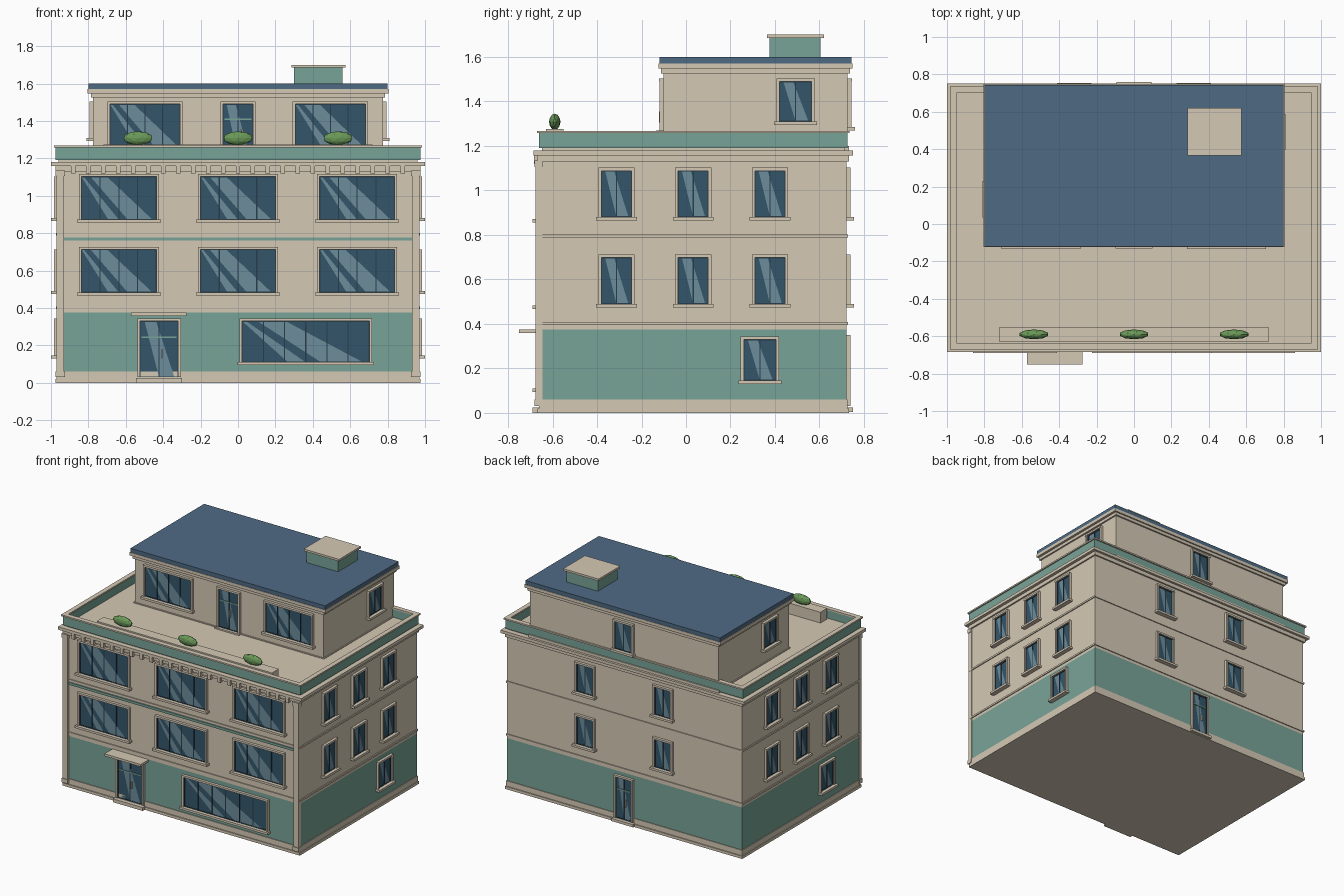
import bpy, bmesh, math
from mathutils import Matrix, Vector

if "Cube" in bpy.data.objects:
    bpy.data.objects.remove(bpy.data.objects["Cube"])

def mat(name, hexcol):
    rgb = [int(hexcol[i:i + 2], 16) / 255 for i in (0, 2, 4)]
    m = bpy.data.materials.new(name)
    m.diffuse_color = [((c + 0.055) / 1.055) ** 2.4 for c in rgb] + [1]
    m.use_nodes = True
    m.node_tree.nodes["Principled BSDF"].inputs["Base Color"].default_value = m.diffuse_color
    return m

STONE, TEAL = mat("stone", "D5C9B5"), mat("teal", "79A497")
BLUE, GLASS = mat("roof_blue", "4F6B84"), mat("glass", "34566A")
SHINE, DARK, GREEN = mat("glass_shine", "6C8C9B"), mat("mullion", "263C4A"), mat("leaf", "6A9958")

parts = {}

def part(name, material):
    return parts.setdefault(name, (bmesh.new(), material))[0]

def box(name, material, x0, x1, y0, y1, z0, z1, M=Matrix()):
    bm = part(name, material)
    T = Matrix.Translation(((x0 + x1) / 2, (y0 + y1) / 2, (z0 + z1) / 2))
    bmesh.ops.create_cube(bm, size=1, matrix=M @ T @ Matrix.Diagonal((x1 - x0, y1 - y0, z1 - z0, 1)))

def slab(name, material, hx, hy, cy, z0, z1):
    box(name, material, -hx, hx, cy - hy, cy + hy, z0, z1)

def ring(name, material, hx, hy, cy, t, z0, z1):
    for s in (-1, 1):
        a, b = sorted((s * hx, s * (hx - t)))
        box(name, material, a, b, cy - hy, cy + hy, z0, z1)
        a, b = sorted((cy + s * hy, cy + s * (hy - t)))
        box(name, material, -hx + t, hx - t, a, b, z0, z1)

def quad(name, material, pts, M):
    bm = part(name, material)
    bm.faces.new([bm.verts.new(M @ Vector(p)) for p in pts])

def wall(angle, cy, dist):
    """Wall frame: local x runs along the wall, local -y points outward."""
    return (Matrix.Translation((0, cy, 0)) @ Matrix.Rotation(math.radians(angle), 4, 'Z')
            @ Matrix.Translation((0, -dist, 0)))

def window(side, M, u, w, z0, z1, panes=2, sill=True, door=False):
    l, r, f = u - w / 2, u + w / 2, 0.014
    frame = side + "_window_frames"
    box(side + "_glass", GLASS, l, r, -0.005, 0.005, z0, z1, M)
    # frame and sill
    for a, b in ((l - f, l), (r, r + f)):
        box(frame, STONE, a, b, -0.018, 0.005, z0, z1, M)
    box(frame, STONE, l - f, r + f, -0.02, 0.005, z1, z1 + f, M)
    if sill:
        box(side + "_sills", STONE, l - 0.024, r + 0.024, -0.034, 0.005, z0 - 0.016, z0, M)
    # diagonal reflections
    stripes = ((0.12, 0.34, 0.62, 0.95), (0.0, 0.03, 0.36, 0.5)) if w > 0.25 else ((0.12, 0.42, 0.5, 0.9),)
    for a, b, c, d in stripes:
        quad(side + "_glass_shine", SHINE,
             [(l + w * t, -0.006, z) for t, z in ((a, z1), (c, z0), (d, z0), (b, z1))], M)
    # dark edging and mullions
    for i in range(panes + 1):
        x = l + w * i / panes
        box(side + "_mullions", DARK, max(l, x - 0.003), min(r, x + 0.003), -0.009, 0, z0, z1, M)
    for a in (z0, z1 - 0.004):
        box(side + "_mullions", DARK, l, r, -0.009, 0, a, a + 0.004, M)
    if door:
        zr = z0 + (z1 - z0) * 0.7
        box(side + "_door_rail", TEAL, l + 0.008, r - 0.008, -0.011, 0, zr, zr + 0.008, M)
        box(side + "_door_handle", STONE, u + 0.012, u + 0.018, -0.02, 0, z0 + 0.1, z0 + 0.15, M)

CY, HX, HY = 0.0325, 0.965, 0.688      # main block
PY, PX, PH = 0.3125, 0.775, 0.413      # set-back top storey

# main block
slab("plinth", STONE, 0.975, 0.7, CY, 0, 0.02)
slab("skirting", STONE, 0.97, 0.693, CY, 0.02, 0.06)
slab("ground_floor", TEAL, HX, HY, CY, 0.06, 0.375)
slab("upper_floors", STONE, HX, HY, CY, 0.375, 1.15)
for z in (0.395, 0.788):
    slab("string_courses", STONE, HX + 0.007, HY + 0.007, CY, z, z + 0.013)
slab("cornice_lower", STONE, 0.977, 0.7, CY, 1.13, 1.158)
slab("cornice", STONE, 1.0, 0.7175, CY, 1.158, 1.18)
slab("roof_deck", STONE, 0.96, 0.68, CY, 1.18, 1.195)
ring("parapet", TEAL, 0.976, 0.694, CY, 0.02, 1.19, 1.257)
ring("parapet_cap", STONE, 0.985, 0.703, CY, 0.035, 1.257, 1.268)

# front corner pilasters, colour band and dentils
F = wall(0, CY, HY)
for s in (-1, 1):
    x = s * 0.95
    box("corner_pilasters", STONE, x - 0.02, x + 0.02, -0.02, 0.01, 0.03, 1.13, F)
    for z in (0.03, 1.105):
        box("pilaster_ends", STONE, x - 0.025, x + 0.025, -0.025, 0.01, z, z + 0.03, F)
box("front_band", TEAL, -0.93, 0.93, -0.008, 0.01, 0.76, 0.778, F)
for i in range(23):
    x = -0.88 + i * 0.08
    box("dentils", STONE, x - 0.012, x + 0.012, -0.028, 0.01, 1.118, 1.158, F)

# front openings
for x in (-0.637, 0, 0.637):
    for z in (0.483, 0.872):
        window("front", F, x, 0.4, z, z + 0.23, 4)
window("front", F, 0.362, 0.68, 0.11, 0.33, 6)
window("front", F, -0.422, 0.205, 0.03, 0.33, 2, sill=False, door=True)
box("entrance_step", STONE, -0.545, -0.3, -0.035, 0.01, 0.0, 0.025, F)
box("entrance_canopy", STONE, -0.573, -0.275, -0.095, 0.01, 0.358, 0.375, F)

# side openings
for side, angle in (("right", 90), ("left", 270)):
    M = wall(angle, CY, HX)
    for u in (-0.345, 0, 0.345):
        for z in (0.49, 0.88):
            window(side, M, u, 0.135, z, z + 0.208)
    window(side, M, 0.3, 0.145, 0.145, 0.33)
    window(side, wall(angle, PY, PX), 0.18, 0.145, 1.31, 1.49)

# back openings
B = wall(180, CY, HY)
for u in (-0.32, 0.32):
    for z in (0.49, 0.88):
        window("back", B, u, 0.135, z, z + 0.208)
window("back", B, 0, 0.13, 0.03, 0.335, sill=False, door=True)
box("back_step", STONE, -0.09, 0.09, -0.03, 0.01, 0.005, 0.025, B)
window("back", wall(180, PY, PH), 0, 0.14, 1.285, 1.49)

# set-back top storey
slab("top_storey", STONE, PX, PH, PY, 1.18, 1.53)
slab("top_storey_base", STONE, PX + 0.008, PH + 0.008, PY, 1.18, 1.2)
slab("top_frieze", STONE, PX + 0.012, PH + 0.012, PY, 1.525, 1.547)
slab("top_cornice", STONE, 0.805, 0.435, PY, 1.547, 1.57)
slab("roof", BLUE, 0.8, 0.432, PY, 1.57, 1.6)
P = wall(0, PY, PH)
for x in (-0.497, 0.494):
    window("top_front", P, x, 0.375, 1.27, 1.49, 4)
window("top_front", P, 0, 0.16, 1.205, 1.49, 2, sill=False, door=True)
box("terrace_step", STONE, -0.1, 0.1, -0.03, 0.01, 1.19, 1.205, P)

# rooftop housing
box("roof_housing", TEAL, 0.3, 0.56, 0.375, 0.605, 1.6, 1.685)
box("roof_housing_cap", STONE, 0.285, 0.575, 0.365, 0.62, 1.685, 1.7)

# terrace planter and low-poly shrubs
box("planter", STONE, -0.72, 0.72, -0.63, -0.55, 1.19, 1.275)
for x in (-0.535, 0, 0.535):
    bmesh.ops.create_icosphere(part("shrubs", GREEN), subdivisions=2, radius=1,
                               matrix=Matrix.Translation((x, -0.59, 1.308))
                               @ Matrix.Diagonal((0.08, 0.026, 0.037, 1)))

for name, (bm, material) in parts.items():
    me = bpy.data.meshes.new(name)
    bm.to_mesh(me)
    bm.free()
    me.materials.append(material)
    bpy.context.collection.objects.link(bpy.data.objects.new(name, me))
